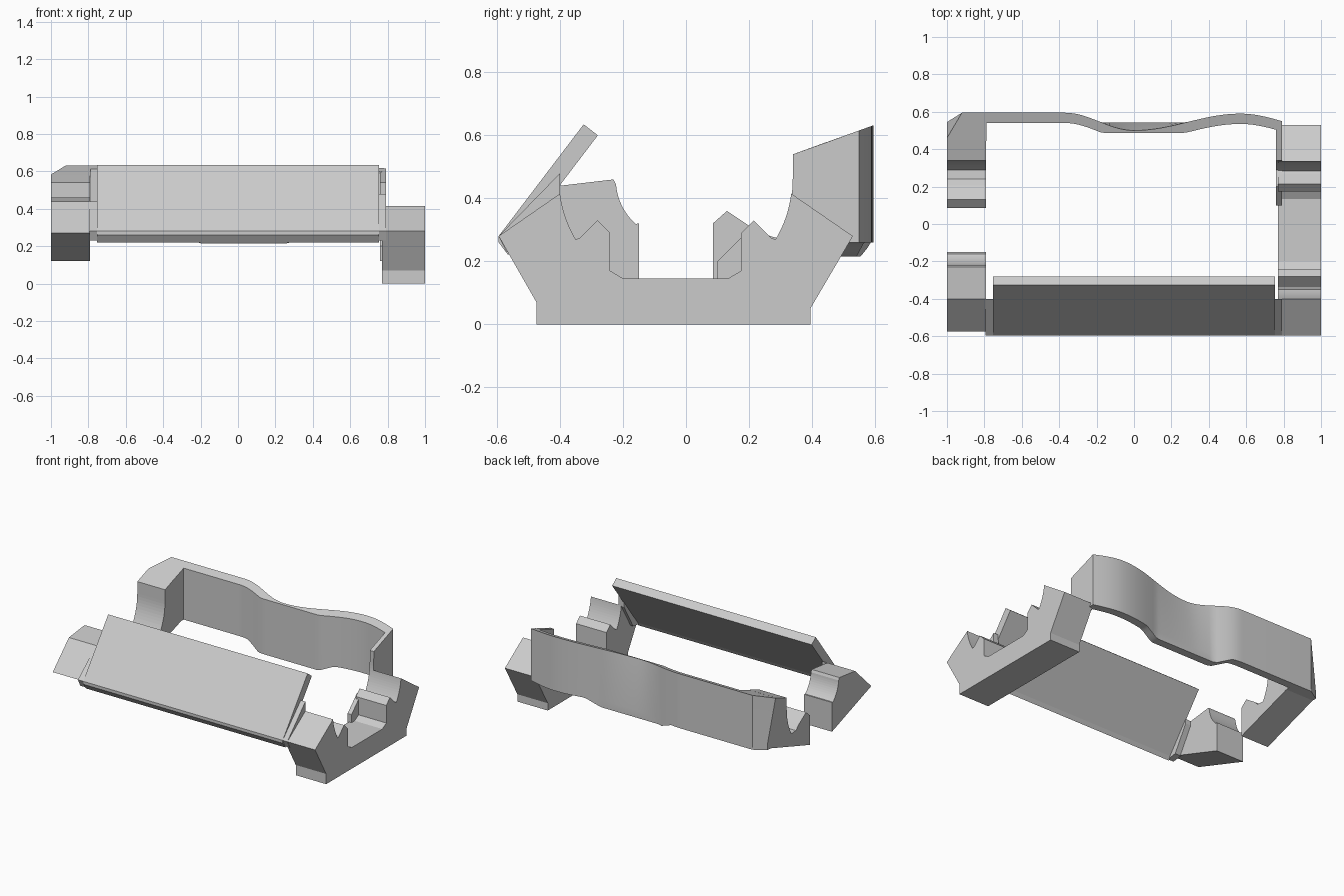
import bpy, bmesh, math

cube = bpy.data.objects.get("Cube")
if cube:
    bpy.data.objects.remove(cube, do_unlink=True)

grey = bpy.data.materials.new("plain grey")
grey.use_nodes = True
grey.diffuse_color = (0.6, 0.6, 0.6, 1)
grey.node_tree.nodes["Principled BSDF"].inputs["Base Color"].default_value = (0.6, 0.6, 0.6, 1)


def finish(name, bm):
    bmesh.ops.recalc_face_normals(bm, faces=bm.faces)
    mesh = bpy.data.meshes.new(name)
    bm.to_mesh(mesh)
    bm.free()
    mesh.materials.append(grey)
    obj = bpy.data.objects.new(name, mesh)
    bpy.context.collection.objects.link(obj)
    return obj


def extrude_x(name, profile, x0, x1):
    """Extrude a (y, z) outline between two x positions."""
    bm = bmesh.new()
    face = bm.faces.new([bm.verts.new((x0, y, z)) for y, z in profile])
    moved = bmesh.ops.extrude_face_region(bm, geom=[face])["geom"]
    verts = [v for v in moved if isinstance(v, bmesh.types.BMVert)]
    bmesh.ops.translate(bm, verts=verts, vec=(x1 - x0, 0, 0))
    return finish(name, bm)


MID = -0.033


def arc(radius, start, end, steps=10):
    """Points of the round cradle shared by all the brackets."""
    angles = [math.radians(start + (end - start) * i / steps) for i in range(steps + 1)]
    return [(MID + radius * math.cos(a), 0.46 + radius * math.sin(a)) for a in angles]


# Left bracket: a mirrored U outline
half = [(0.395, 0), (0.395, 0.05), (0.53, 0.28)] + arc(0.37, -7, -31)
half += [(0.27, 0.275), (0.215, 0.33), (0.175, 0.29), (0.175, 0.17), (0.133, 0.145)]
other = [(2 * MID - y, z) for y, z in reversed(half)]
other[-3:] = [(-0.595, 0.28), (-0.475, 0.07), (-0.475, 0)]
extrude_x("left_bracket", half + other, 0.77, 1)

# Right bracket: separate front and rear hooks with sloping undersides
front_hook = [(-0.575, 0.27), (-0.4, 0.44), (-0.23, 0.46)] + arc(0.19, 185, 228)
front_hook += [(-0.15, 0.32), (-0.15, 0.12)]
extrude_x("right_front_hook", front_hook, -1, -0.79)

rear_hook = [(0.085, 0.12), (0.085, 0.32), (0.13, 0.36), (0.205, 0.31), (0.24, 0.277)]
rear_hook += [(0.27, 0.275)] + arc(0.372, -30, 0) + [(0.34, 0.54), (0.45, 0.58), (0.545, 0.27)]
extrude_x("right_rear_hook", rear_hook, -1, -0.79)

# Tilted front plate
plate = [(-0.595, 0.28), (-0.325, 0.635), (-0.28, 0.6), (-0.55, 0.245), (-0.565, 0.22), (-0.595, 0.26)]
extrude_x("front_plate", plate, -0.755, 0.755)

# Gussets joining the plate to the brackets
for name, x0, x1, top in (("left_gusset", 0.75, 0.79, 0.48), ("right_gusset", -0.795, -0.75, 0.44)):
    gusset = [(-0.595, 0.28), (-0.4, top), (-0.4, 0.41), (-0.5, 0.24), (-0.57, 0.23)]
    extrude_x(name, gusset, x0, x1)

# Left end wall of the rear band
wall = [(0.55, 0.27), (0.55, 0.615), (0.34, 0.54)] + arc(0.372, 0, -30)
wall += [(0.2, 0.3), (0.1, 0.2), (0.1, 0.12), (0.3, 0.18)]
extrude_x("left_end_wall", wall, 0.76, 0.79)


# Rear band: waved wall lofted through cross sections along x
def ease(a, b, t):
    return a + (b - a) * (1 - math.cos(math.pi * min(max(t, 0), 1))) / 2


def outer(x):
    if x < 0:
        return ease(0.595, 0.50, (x + 0.37) / 0.37)
    if x < 0.57:
        return ease(0.50, 0.59, x / 0.57)
    return ease(0.59, 0.51, (x - 0.57) / 0.44)


def top_z(y):
    return 0.54 + 0.36 * (y - 0.34)


# x, outer top y, outer bottom y, inner y
stations = [(-1, 0.46, 0.545, 0.44), (-0.92, 0.595, 0.595, 0.44),
            (-0.79, 0.595, 0.595, 0.44), (-0.789, 0.595, 0.595, 0.54)]
count = 48
for i in range(count + 1):
    x = -0.37 + 1.16 * i / count
    y = outer(x)
    low = max(y, 0.543) if x < 0.4 else y
    stations.append((x, y, low, max(y - 0.055, 0.487)))

bm = bmesh.new()
rings = []
for x, yo, yb, yi in stations:
    drop = 0.045 * min(max(min(x + 0.3, 0.37 - x) / 0.1, 0), 1)
    base = 0.26 - drop
    section = [(yi, base), (yb, base), (yb, base + 0.05), (yo, top_z(yo)), (yi, top_z(yi))]
    rings.append([bm.verts.new((x, y, z)) for y, z in section])
for a, b in zip(rings, rings[1:]):
    for k in range(len(a)):
        n = (k + 1) % len(a)
        bm.faces.new((a[k], a[n], b[n], b[k]))
bm.faces.new(rings[0])
bm.faces.new(rings[-1])
band = finish("rear_band", bm)

# Smooth the curved parts but keep creases sharp
for obj in bpy.context.selected_objects:
    obj.select_set(False)
band.select_set(True)
bpy.context.view_layer.objects.active = band
bpy.ops.object.shade_smooth_by_angle(angle=math.radians(20))
